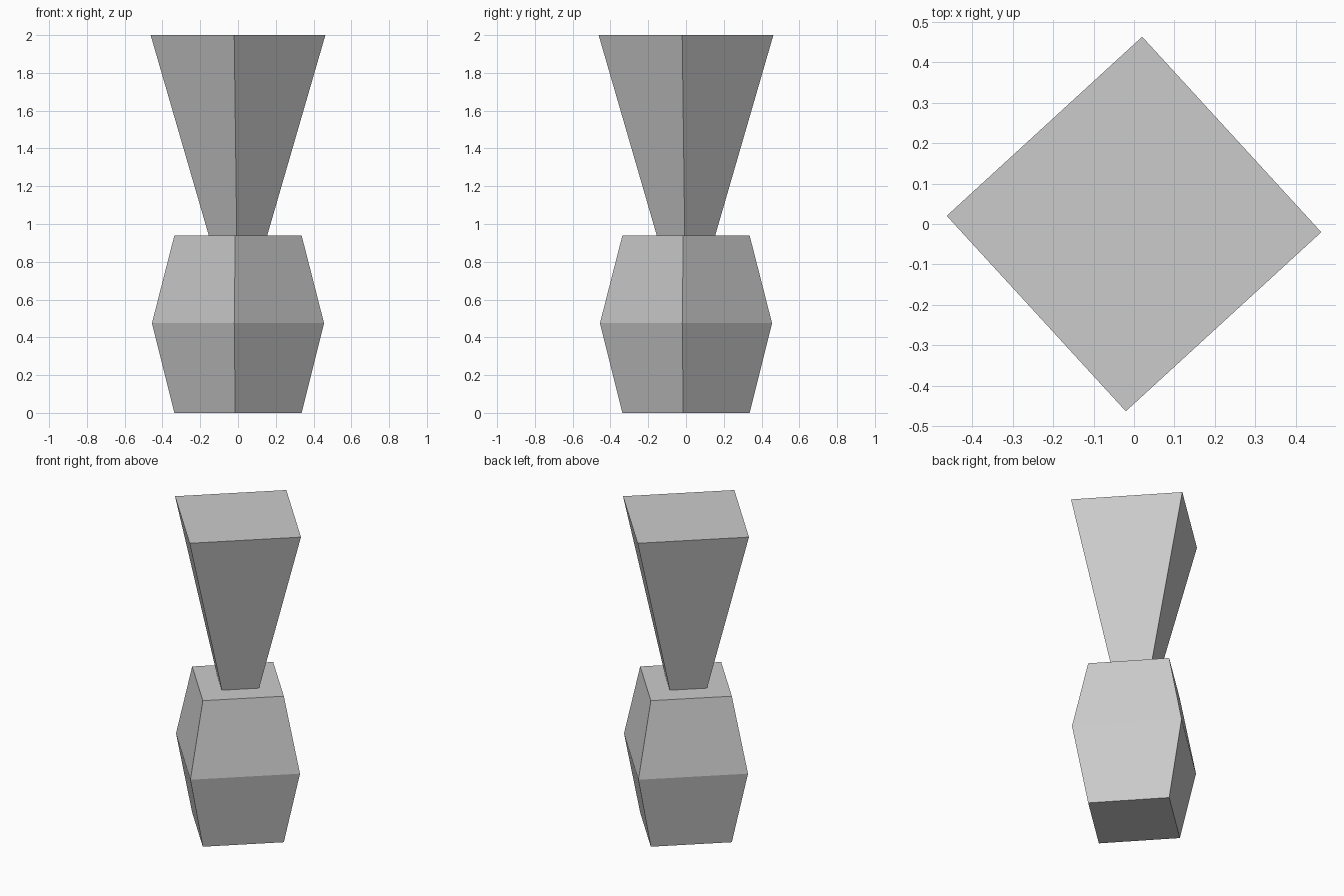
import bpy, bmesh, math
from mathutils import Vector

if "Cube" in bpy.data.objects:
    bpy.data.objects.remove(bpy.data.objects["Cube"])

TWIST = math.radians(-2.5)


def square_stack(rings):
    """Closed four-sided solid through (radius, height) rings."""
    bm = bmesh.new()
    loops = [[bm.verts.new((r * math.cos(TWIST + k * math.pi / 2),
                            r * math.sin(TWIST + k * math.pi / 2), z))
              for k in range(4)] for r, z in rings]
    for a, b in zip(loops, loops[1:]):
        for k in range(4):
            n = (k + 1) % 4
            bm.faces.new((a[k], a[n], b[n], b[k]))
    bm.faces.new(loops[0][::-1])
    bm.faces.new(loops[-1])
    return bm


def finish(bm, name):
    bmesh.ops.recalc_face_normals(bm, faces=bm.faces[:])
    mesh = bpy.data.meshes.new(name)
    bm.to_mesh(mesh)
    bm.free()
    obj = bpy.data.objects.new(name, mesh)
    bpy.context.collection.objects.link(obj)


# Flared upper column
finish(square_stack([(0.155, 0.94), (0.463, 2.0)]), "flared_column")

# Rough centres of the broken base chunks
chunks = {
    "A": (0, -0.22, 0.6), "B": (-0.2, 0.03, 0.82), "C": (-0.2, -0.08, 0.35),
    "D": (0.26, 0.03, 0.8), "E": (0.15, 0.01, 0.44), "G": (0.1, 0.27, 0.6),
    "H": (-0.1, 0.28, 0.8), "I": (0.02, 0.22, 0.03), "J": (-0.13, -0.16, -0.08),
}
seeds = {k: Vector(v) for k, v in chunks.items()}

# Crack points on the surface, with the chunks that meet there
cracks = [
    ("ABC", -0.25, -0.17, 0.62), ("ACE", -0.02, -0.36, 0.10),
    ("ADE", 0.20, -0.22, 0.64), ("DEG", 0.205, 0.205, 0.65),
    ("EGI", 0.108, 0.29, 0.25), ("DGH", 0.05, 0.31, 0.85),
    ("BCH", -0.163, 0.244, 0.66), ("CHG", -0.125, 0.29, 0.63),
    ("CGI", -0.096, 0.312, 0.29), ("CIJ", -0.31, 0.043, 0.08),
    ("CEJ", -0.02, -0.355, 0.08), ("AB", -0.06, -0.275, 0.94),
    ("AD", 0.07, -0.27, 0.94), ("BC", -0.43, 0.02, 0.58),
    ("DE", 0.43, -0.02, 0.55), ("DH", 0.03, 0.305, 0.94),
    ("BH", -0.057, 0.278, 0.94), ("GH", 0.02, 0.38, 0.80),
    ("GI", 0.02, 0.40, 0.24), ("EJ", 0.21, -0.12, 0.0),
    ("EI", 0.305, 0.03, 0.0), ("IJ", -0.25, 0.084, 0.0),
]

# Nudge the centres until each crack point is equally far from its chunks
for _ in range(120):
    for names, *co in cracks:
        p = Vector(co)
        for a, b in zip(names, names[1:] + names[0]):
            da, db = seeds[a] - p, seeds[b] - p
            total = da.length_squared + db.length_squared
            step = 0.12 * (da.length_squared - db.length_squared) / total
            seeds[a] -= da * step
            seeds[b] += db * step

# Bulged base, split into solid touching chunks halfway between centres
for name, seed in seeds.items():
    bm = square_stack([(0.337, 0), (0.456, 0.475), (0.337, 0.94)])
    for other in seeds.values():
        if other is seed or not bm.faces:
            continue
        bmesh.ops.bisect_plane(
            bm, geom=bm.verts[:] + bm.edges[:] + bm.faces[:], dist=1e-6,
            plane_co=(seed + other) / 2, plane_no=other - seed, clear_outer=True)
        rim = [e for e in bm.edges if e.is_boundary]
        if rim:
            bmesh.ops.holes_fill(bm, edges=rim, sides=0)
    finish(bm, "base_chunk_" + name.lower())
